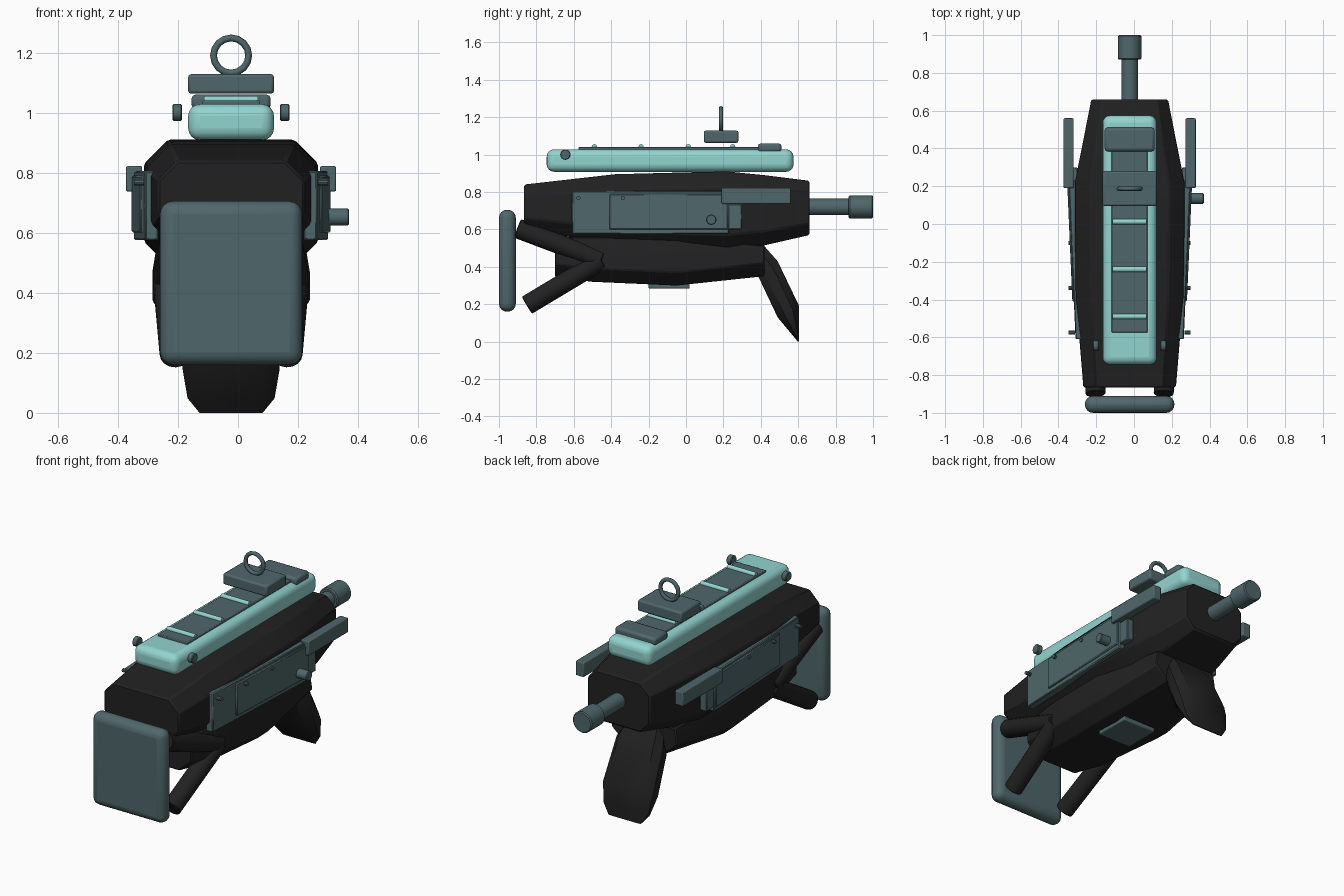
import bpy, bmesh, math
from mathutils import Vector

if "Cube" in bpy.data.objects:
    bpy.data.objects.remove(bpy.data.objects["Cube"])

CX = -0.023  # centre line of the symmetric parts


def material(name, rgb):
    m = bpy.data.materials.new(name)
    m.diffuse_color = (*rgb, 1)
    m.use_nodes = True
    m.node_tree.nodes["Principled BSDF"].inputs["Base Color"].default_value = m.diffuse_color
    return m


BLACK = material("matte black", (0.0155, 0.0155, 0.0155))
GREY = material("slate grey", (0.078, 0.135, 0.145))
TEAL = material("pale teal", (0.29, 0.66, 0.63))


def finish(name, bm, mat, bevel=0, segments=1, smooth=True):
    bmesh.ops.recalc_face_normals(bm, faces=bm.faces)
    me = bpy.data.meshes.new(name)
    bm.to_mesh(me)
    bm.free()
    me.materials.append(mat)
    ob = bpy.data.objects.new(name, me)
    bpy.context.collection.objects.link(ob)
    bpy.context.view_layer.objects.active = ob
    ob.select_set(True)
    if bevel:
        b = ob.modifiers.new("Bevel", 'BEVEL')
        b.width, b.segments, b.limit_method = bevel, segments, 'ANGLE'
    if smooth:
        bpy.ops.object.shade_smooth_by_angle(angle=math.radians(35))
    ob.select_set(False)
    return ob


def box(name, x, y, z, mat, bevel=0.006, segments=2):
    """Box from (min, max) ranges."""
    bm = bmesh.new()
    bmesh.ops.create_cube(bm, size=1)
    for v in bm.verts:
        v.co = [(r[0] + r[1]) / 2 + c * (r[1] - r[0]) for r, c in zip((x, y, z), v.co)]
    return finish(name, bm, mat, bevel, segments)


def rod(name, a, b, r, mat, sides=16, bevel=0.004):
    """Cylinder between two points."""
    a, b = Vector(a), Vector(b)
    bm = bmesh.new()
    bmesh.ops.create_cone(bm, cap_ends=True, segments=sides, radius1=r, radius2=r, depth=(b - a).length)
    rot = Vector((0, 0, 1)).rotation_difference(b - a).to_matrix()
    for v in bm.verts:
        v.co = rot @ v.co + (a + b) / 2
    return finish(name, bm, mat, bevel)


def loft(name, rings, mat, bevel):
    """Closed skin through rings with equal point counts."""
    bm = bmesh.new()
    vs = [[bm.verts.new(p) for p in ring] for ring in rings]
    n = len(vs[0])
    for r, s in zip(vs, vs[1:]):
        for i in range(n):
            j = (i + 1) % n
            bm.faces.new((r[i], r[j], s[j], s[i]))
    bm.faces.new(vs[0])
    bm.faces.new(vs[-1][::-1])
    return finish(name, bm, mat, bevel, 1)


def octagon(y, hw, z0, z1, top, low):
    """Cross-section with chamfers given as (inset, drop)."""
    half = [(hw - low[0], z0), (hw, z0 + low[1]), (hw, z1 - top[1]), (hw - top[0], z1)]
    pts = half + [(-x, z) for x, z in reversed(half)]
    return [(CX + x, y, z) for x, z in pts]


# Main body
loft("body", [octagon(y, w, a, b, (c, c), (c, c)) for y, w, a, b, c in (
    (-0.865, 0.245, 0.595, 0.84, 0.065), (-0.38, 0.285, 0.525, 0.895, 0.08),
    (0.0, 0.29, 0.495, 0.905, 0.08), (0.22, 0.29, 0.49, 0.91, 0.08),
    (0.42, 0.25, 0.515, 0.89, 0.075), (0.66, 0.203, 0.57, 0.86, 0.06))], BLACK, 0.008)

# Lower pod
loft("lower_pod", [octagon(y, w, a, b, (0.015, 0.09), (0.08, 0.07)) for y, w, a, b in (
    (-0.70, 0.21, 0.345, 0.56), (-0.50, 0.24, 0.32, 0.56), (-0.05, 0.262, 0.30, 0.56),
    (0.42, 0.215, 0.35, 0.515))], BLACK, 0.008)
box("pod_hatch", (CX - 0.11, CX + 0.11), (-0.20, 0.02), (0.284, 0.32), GREY)

# Rear grip: sections along the swept-back leg, as (front, rear) points and half width
rings = []
for (fy, fz), (ry, rz), w in (((0.38, 0.36), (0.415, 0.515), 0.115), ((0.40, 0.32), (0.49, 0.43), 0.15),
                              ((0.49, 0.13), (0.605, 0.19), 0.162), ((0.565, 0.04), (0.605, 0.07), 0.145),
                              ((0.598, 0.0), (0.605, 0.0), 0.105)):
    f, r = Vector((0, fy, fz)), Vector((0, ry, rz))
    ring = []
    for sx, t in ((-0.75, 0), (-1, 0.3), (-1, 0.7), (-0.75, 1), (0.75, 1), (1, 0.7), (1, 0.3), (0.75, 0)):
        p = f.lerp(r, t)
        ring.append((CX + sx * w, p.y, p.z))
    rings.append(ring)
loft("rear_grip", rings, BLACK, 0)

# Shoulder plate and its struts
box("shoulder_plate", (-0.26, 0.214), (-1.0, -0.91), (0.16, 0.705), GREY, 0.043, 4)
for side, s in (("left", -1), ("right", 1)):
    elbow = (CX + s * 0.207, -0.45, 0.435)
    rod(f"upper_strut_{side}", (CX + s * 0.18, -0.90, 0.605), elbow, 0.053, BLACK)
    rod(f"lower_strut_{side}", (CX + s * 0.185, -0.85, 0.195), elbow, 0.053, BLACK)

    # Side panels, angled to follow the body
    def slab(name, y0, y1, z0, z1, out):
        ring = []
        for y in (y0, y1):
            x = 0.287 + out + 0.035 * (y + 0.6) / 0.8
            ring.append([(CX + s * px, y, z) for px, z in
                         ((x - 0.045, z0), (x, z0), (x, z1), (x - 0.045, z1))])
        loft(f"{name}_{side}", ring, GREY, 0.005)

    slab("side_panel", -0.61, 0.23, 0.575, 0.805, 0)
    slab("side_cover", -0.41, 0.225, 0.60, 0.79, 0.008)
    slab("panel_end", 0.225, 0.30, 0.60, 0.735, -0.005)
    xs = sorted((CX + s * 0.296, CX + s * 0.35))
    box(f"side_rail_{side}", xs, (0.19, 0.56), (0.737, 0.822), GREY)
    for i in range(4):
        y = -0.575 + 0.237 * i
        rod(f"panel_screw_{side}_{i}", (CX + s * 0.29, y, 0.768), (CX + s * 0.323, y, 0.768), 0.011, GREY, 10, 0)
    # Small knobs beside the top cover
    rod(f"cover_knob_{side}", (CX + s * 0.163, -0.645, 1.0), (CX + s * 0.195, -0.645, 1.0), 0.028, GREY)

rod("side_crank", (0.25, 0.135, 0.652), (0.37, 0.135, 0.652), 0.028, GREY)

# Barrel
rod("barrel", (CX, 0.62, 0.72), (CX, 0.90, 0.72), 0.044, GREY, 24)
rod("muzzle", (CX, 0.87, 0.72), (CX, 1.0, 0.72), 0.062, GREY, 24, 0.006)

# Top cover with inset strip and cross bars
box("top_cover", (CX - 0.143, CX + 0.143), (-0.745, 0.575), (0.908, 1.028), TEAL, 0.04, 4)
box("cover_strip", (CX - 0.095, CX + 0.095), (-0.575, 0.42), (0.99, 1.04), GREY, 0.004)
for i, y in enumerate((-0.49, -0.24, 0.012, 0.25)):
    rod(f"cross_bar_{i}", (CX - 0.09, y, 1.042), (CX + 0.09, y, 1.042), 0.014, TEAL, 12, 0)
box("rear_block", (CX - 0.132, CX + 0.132), (0.385, 0.51), (1.012, 1.06), GREY, 0.014, 2)

# Ring sight
box("sight_base", (CX - 0.143, CX + 0.143), (0.095, 0.28), (1.063, 1.128), GREY, 0.01, 2)
bpy.ops.mesh.primitive_torus_add(location=(CX, 0.187, 1.19), rotation=(math.pi / 2, 0, 0),
                                 major_segments=16, minor_segments=8,
                                 major_radius=0.0585, minor_radius=0.0115)
ring = bpy.context.object
ring.name = "sight_ring"
ring.data.materials.append(GREY)
bpy.ops.object.shade_smooth_by_angle(angle=math.radians(50))
